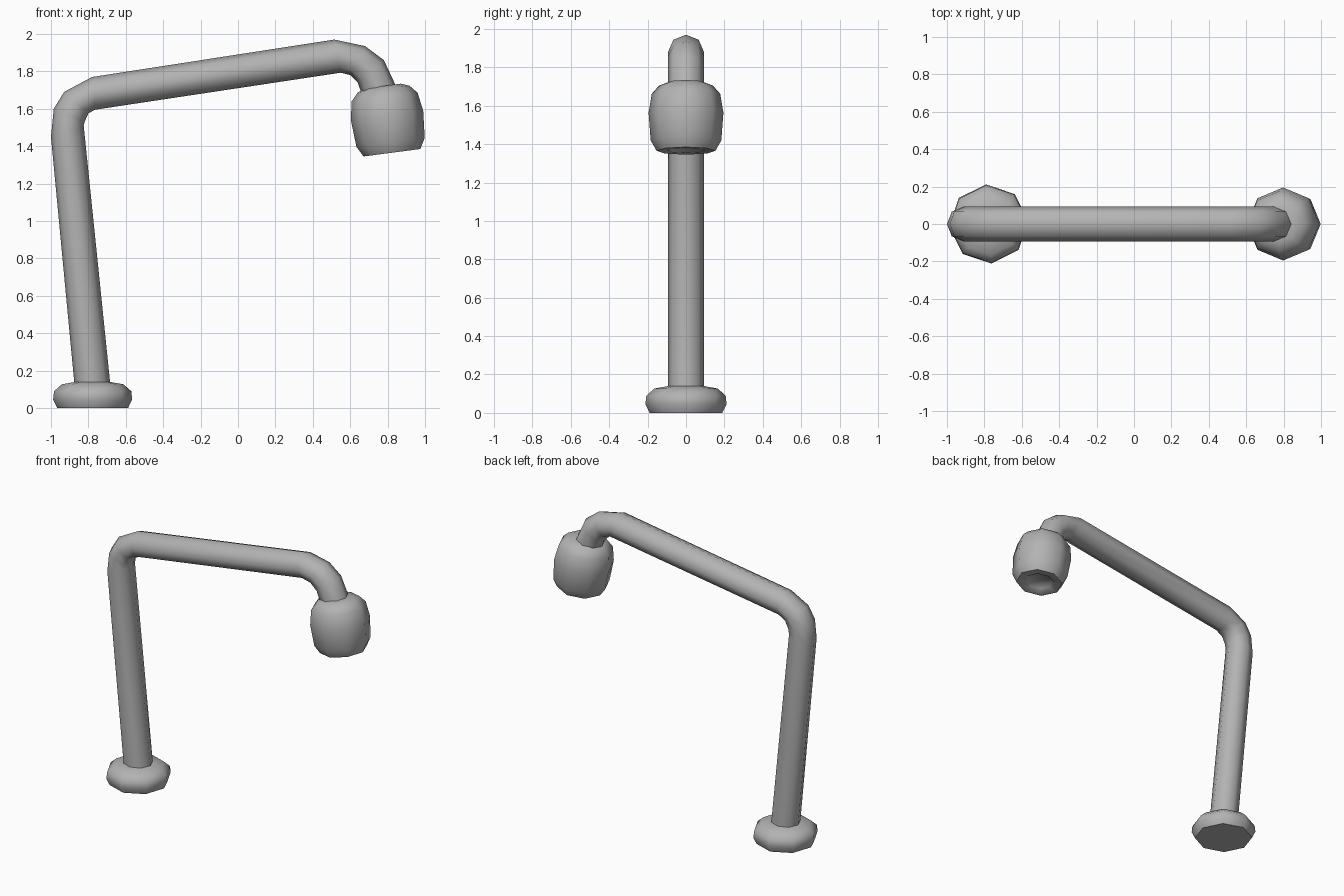
import bpy, bmesh, math
from mathutils import Vector

if "Cube" in bpy.data.objects:
    bpy.data.objects.remove(bpy.data.objects["Cube"])

SIDES = 8

# Mid-dark grey metal
metal = bpy.data.materials.new("grey_metal")
metal.diffuse_color = (0.45, 0.45, 0.45, 1)
metal.use_nodes = True
metal.node_tree.nodes["Principled BSDF"].inputs["Base Color"].default_value = metal.diffuse_color


def skin_rings(name, rings):
    """Bridge successive rings of points, cap both ends, shade smooth."""
    bm = bmesh.new()
    loops = [[bm.verts.new(p) for p in ring] for ring in rings]
    for a, b in zip(loops, loops[1:]):
        for i in range(SIDES):
            j = (i + 1) % SIDES
            bm.faces.new((a[i], a[j], b[j], b[i]))
    bm.faces.new(loops[0])
    bm.faces.new(loops[-1])
    bmesh.ops.recalc_face_normals(bm, faces=bm.faces)
    mesh = bpy.data.meshes.new(name)
    bm.to_mesh(mesh)
    bm.free()
    mesh.materials.append(metal)
    obj = bpy.data.objects.new(name, mesh)
    bpy.context.collection.objects.link(obj)
    bpy.ops.object.select_all(action='DESELECT')
    obj.select_set(True)
    bpy.context.view_layer.objects.active = obj
    bpy.ops.object.shade_smooth_by_angle(angle=math.radians(60))
    return obj


def ring(center, u, v, phase=0.0):
    angles = [phase + 2 * math.pi * i / SIDES for i in range(SIDES)]
    return [center + u * math.cos(a) + v * math.sin(a) for a in angles]


def lathe(name, origin, axis, profile, phase=0.0):
    """Turned part; profile holds (radius, distance along axis)."""
    side = Vector((0, 1, 0))
    u = side.cross(axis)
    return skin_rings(name, [ring(origin + axis * t, u * r, side * r, phase)
                             for r, t in profile])


# Bent tube: outer and inner silhouette points (x, z) of each section
sections = [
    ((-0.872, 0.10), (-0.680, 0.10)),
    ((-1.0, 1.45), (-0.825, 1.51)),
    ((-0.985, 1.60), (-0.82, 1.53)),
    ((-0.93, 1.69), (-0.80, 1.575)),
    ((-0.78, 1.77), (-0.765, 1.595)),
    ((0.515, 1.97), (0.55, 1.793)),
    ((0.68, 1.935), (0.60, 1.78)),
    ((0.78, 1.86), (0.64, 1.74)),
    ((0.85, 1.71), (0.665, 1.67)),
    ((0.87, 1.65), (0.69, 1.61)),
]
tube = []
for (ox, oz), (ix, iz) in sections:
    outer, inner = Vector((ox, 0, oz)), Vector((ix, 0, iz))
    tube.append(ring((outer + inner) / 2, (outer - inner) / 2, Vector((0, 0.093, 0))))
skin_rings("bent_tube", tube)

# Rounded foot
lathe("base_foot", Vector((-0.777, 0, 0)), Vector((0, 0, 1)),
      [(0.19, 0), (0.212, 0.045), (0.207, 0.09), (0.165, 0.127), (0.08, 0.142)],
      math.radians(4))

# Tilted barrel head with a shallow recess in its open end
lathe("nozzle_head", Vector((0.823, 0, 1.365)), Vector((-0.13, 0, 0.99)).normalized(),
      [(0.09, 0.015), (0.10, 0.002), (0.153, 0), (0.184, 0.055), (0.195, 0.20),
       (0.178, 0.30), (0.14, 0.343), (0.095, 0.36)])
